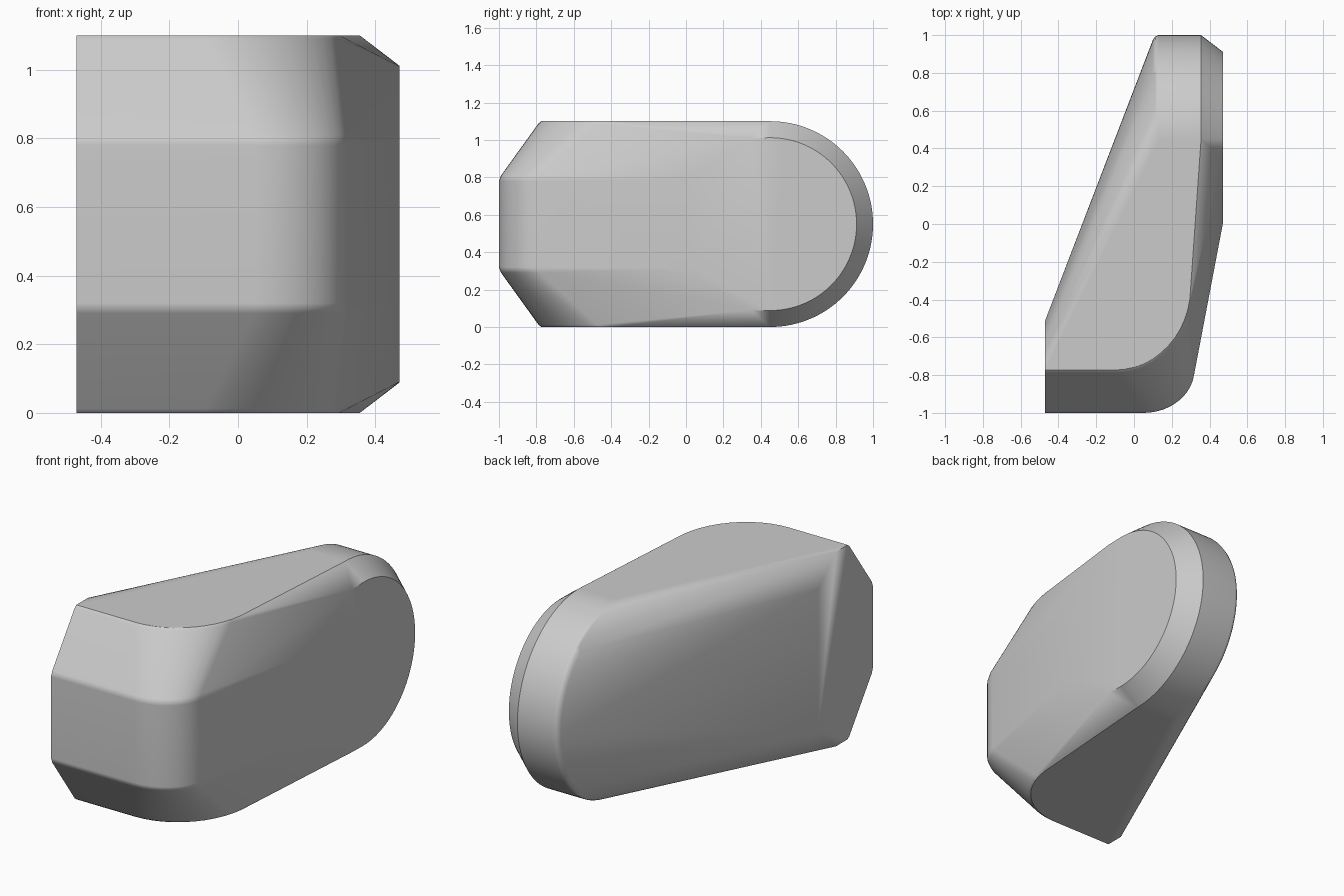
import bpy, bmesh
from math import sin, cos, pi, radians

cube = bpy.data.objects.get("Cube")
if cube:
    bpy.data.objects.remove(cube, do_unlink=True)

MID, HALF, SIDE = 0.55, 0.55, 0.47
bm = bmesh.new()


def add(x, y, dz):
    """Mirrored pair of points above and below the middle height."""
    for s in (1, -1):
        bm.verts.new((x, y, MID + s * dz))


def corner(cx, cy, rx, ry, front, steps=12):
    """Plan outline of the front: straight face, then a rounded corner."""
    arc = [(cx + rx * sin(i / steps * pi / 2), cy - ry * cos(i / steps * pi / 2))
           for i in range(steps + 1)]
    return [(-SIDE, front)] + arc


# Front end: wall outline and cap outline joined by a softened chamfer
wall = corner(0.05, -0.77, 0.27, 0.23, -1.0)
cap = corner(-0.10, -0.35, 0.40, 0.43, -0.78)
for t, dz in ((0, 0.23), (0.05, 0.26), (0.96, 0.538), (1.03, HALF)):
    for (ax, ay), (bx, by) in zip(wall, cap):
        add(ax + (bx - ax) * t, ay + (by - ay) * t, dz)

# Inner flat side, where the slanted face begins
add(-SIDE, -0.67, HALF)
add(-SIDE, -0.51, 0.40)

# Start of the flat outer side
add(SIDE, 0.0, 0.24)

# Rounded back end: rings from the slanted face to the outer disc
STEPS = 64
for x, r in ((0.10, 0.525), (0.112, 0.542), (0.13, HALF), (0.355, HALF), (SIDE, 0.462)):
    for i in range(STEPS + 1):
        a = -pi / 2 + pi * i / STEPS
        bm.verts.new((x, 0.45 + r * cos(a), MID + r * sin(a)))
add(SIDE, 0.35, 0.46)

# Wrap the outlines in one convex body
bmesh.ops.convex_hull(bm, input=bm.verts[:])
bmesh.ops.delete(bm, geom=[v for v in bm.verts if not v.link_faces], context="VERTS")
bmesh.ops.dissolve_limit(bm, angle_limit=radians(0.5), verts=bm.verts[:], edges=bm.edges[:])
bmesh.ops.recalc_face_normals(bm, faces=bm.faces[:])

mesh = bpy.data.meshes.new("rounded_body")
bm.to_mesh(mesh)
bm.free()
body = bpy.data.objects.new("rounded_body", mesh)
bpy.context.collection.objects.link(body)

# Plain grey material
grey = bpy.data.materials.new("light_grey")
grey.use_nodes = True
color = (0.6, 0.6, 0.6, 1)
grey.diffuse_color = color
grey.node_tree.nodes["Principled BSDF"].inputs["Base Color"].default_value = color
mesh.materials.append(grey)

# Smooth shading with crisp disc edges
bpy.ops.object.select_all(action="DESELECT")
body.select_set(True)
bpy.context.view_layer.objects.active = body
bpy.ops.object.shade_smooth_by_angle(angle=radians(33))
weighted = body.modifiers.new("weighted_normals", "WEIGHTED_NORMAL")
weighted.keep_sharp = True
